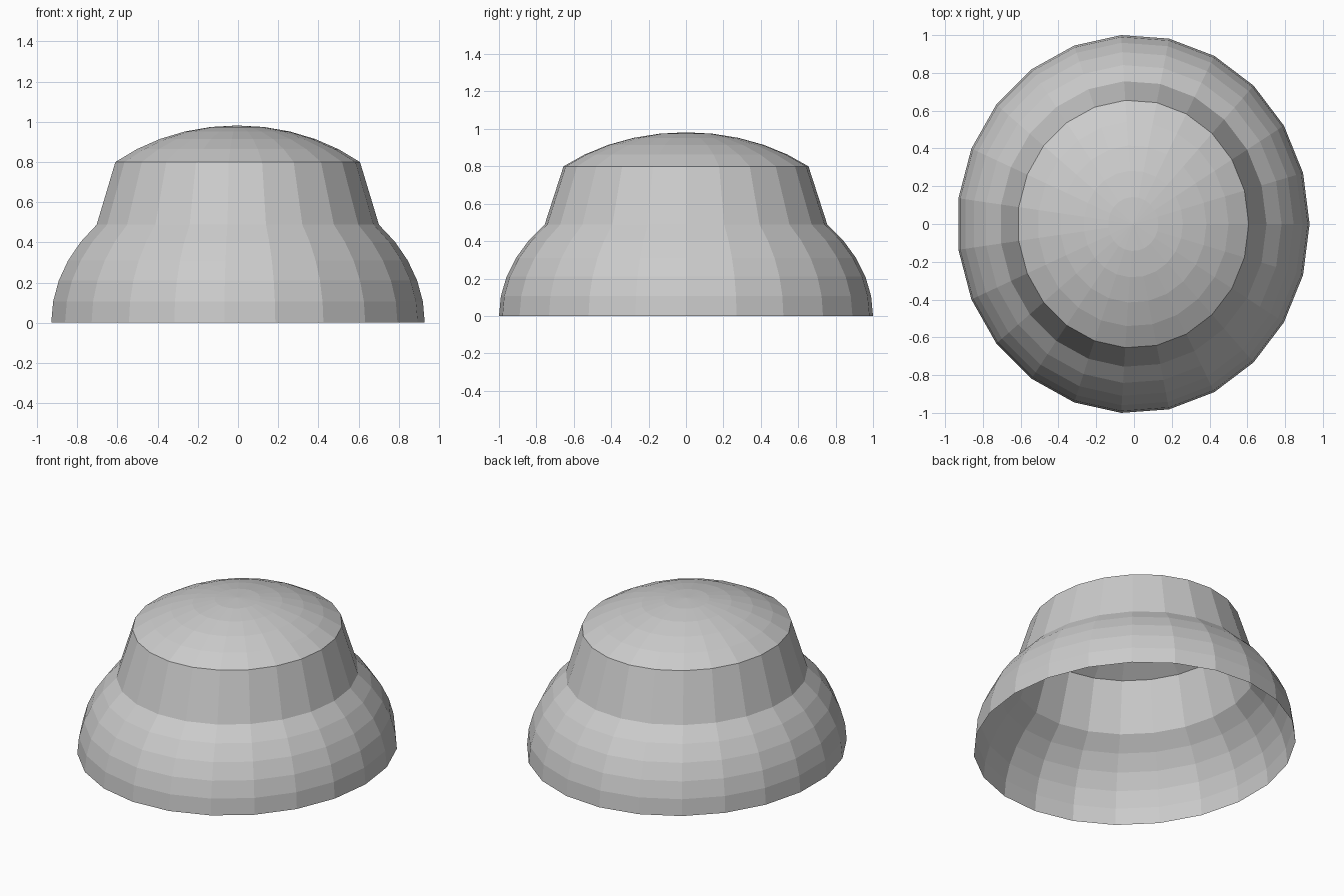
import bpy, bmesh
from math import sin, cos, pi

if "Cube" in bpy.data.objects:
    bpy.data.objects.remove(bpy.data.objects["Cube"])

SIDES = 23                            # odd count: vertex at +x, flat at -x
RX, RY, RZ = 0.934, 1.0023, 0.745     # radii of the source ellipsoid
STEP = pi / 22                        # latitude step
LIFT = 0.237                          # how far the cap is raised
X_OFFSET = -0.0043                    # centres the odd-sided outline


def lathe(name, profile):
    """Revolve (unit radius, z) points into an open elliptical shell."""
    bm = bmesh.new()
    rings = []
    for r, z in profile:
        if r < 1e-6:
            rings.append([bm.verts.new((X_OFFSET, 0, z))] * SIDES)
        else:
            rings.append([bm.verts.new((RX * r * cos(2 * pi * i / SIDES) + X_OFFSET,
                                        RY * r * sin(2 * pi * i / SIDES), z))
                          for i in range(SIDES)])
    for low, high in zip(rings, rings[1:]):
        for i in range(SIDES):
            j = (i + 1) % SIDES
            corners = [low[i], low[j], high[j], high[i]]
            bm.faces.new(list(dict.fromkeys(corners)))
    mesh = bpy.data.meshes.new(name)
    bm.to_mesh(mesh)
    bm.free()
    obj = bpy.data.objects.new(name, mesh)
    bpy.context.collection.objects.link(obj)
    return obj


def arc(first, last, lift=0.0):
    return [(cos(k * STEP), RZ * sin(k * STEP) + lift) for k in range(first, last + 1)]


# Raised domed cap
cap = arc(6, 11, LIFT)
lathe("domed_cap", cap)

# Rounded skirt, open below, with the tapered collar up to the cap
lathe("skirt_and_collar", arc(0, 5) + [cap[0]])
